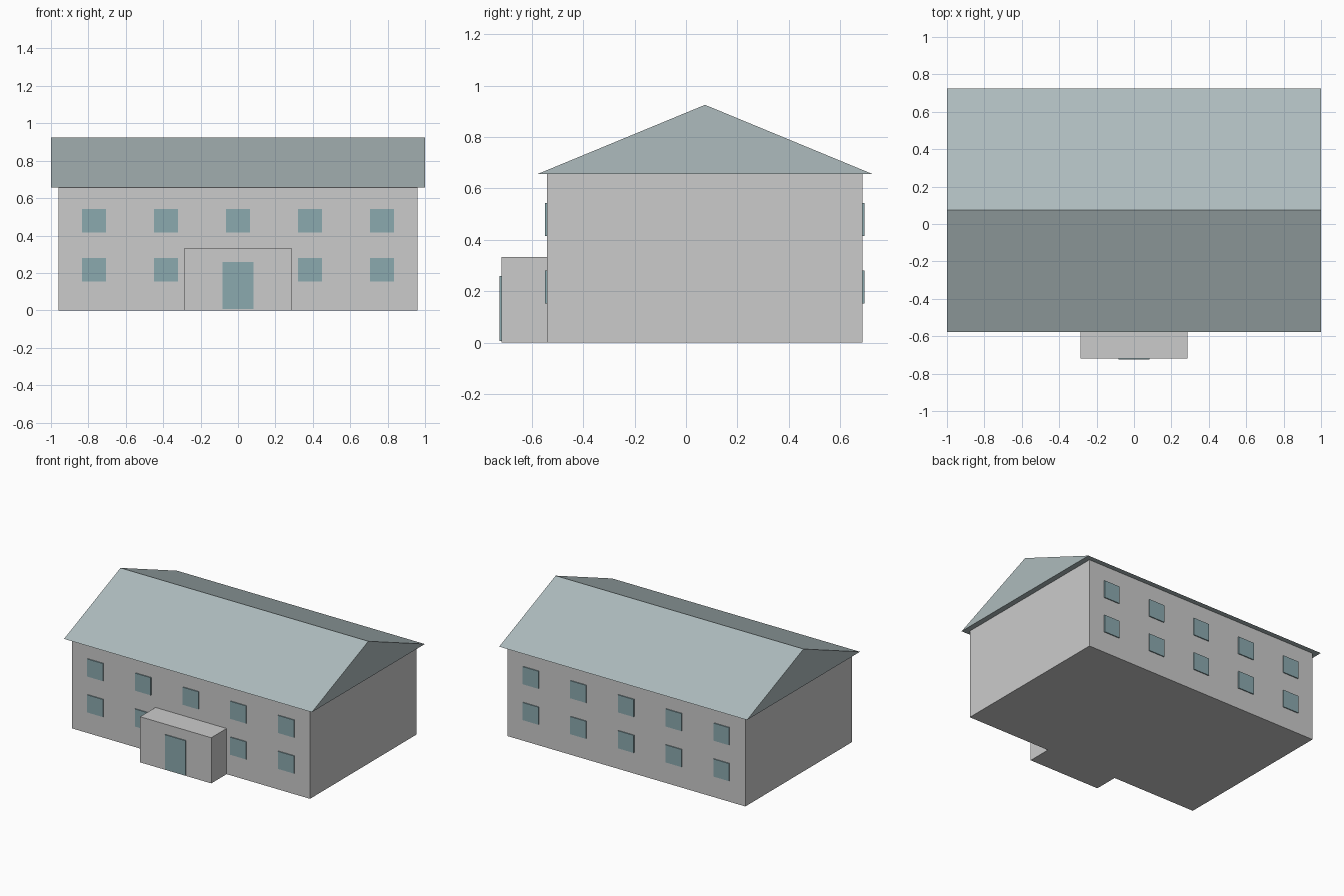
import bpy
import bmesh

if "Cube" in bpy.data.objects:
    bpy.data.objects.remove(bpy.data.objects["Cube"])


def material(name, rgb):
    m = bpy.data.materials.new(name)
    m.diffuse_color = (*rgb, 1)
    m.use_nodes = True
    m.node_tree.nodes["Principled BSDF"].inputs["Base Color"].default_value = m.diffuse_color
    return m


WALL = material("wall_paint", (0.78, 0.78, 0.75))
ROOF = material("roof_slate", (0.42, 0.50, 0.51))
GLASS = material("blue_glass", (0.26, 0.40, 0.43))


def finish(name, bm, mat):
    bmesh.ops.recalc_face_normals(bm, faces=bm.faces)
    mesh = bpy.data.meshes.new(name)
    bm.to_mesh(mesh)
    bm.free()
    mesh.materials.append(mat)
    obj = bpy.data.objects.new(name, mesh)
    bpy.context.collection.objects.link(obj)
    return obj


def box(name, x, y, z, mat):
    """Box from (min, max) ranges on each axis."""
    bm = bmesh.new()
    bmesh.ops.create_cube(bm, size=1)
    for v in bm.verts:
        v.co = [r[0] if c < 0 else r[1] for c, r in zip(v.co, (x, y, z))]
    return finish(name, bm, mat)


FRONT, BACK, EAVE = -0.541, 0.687, 0.656

# Main block and entrance porch
box("main_walls", (-0.96, 0.96), (FRONT, BACK), (0, EAVE), WALL)
box("porch", (-0.287, 0.287), (-0.718, FRONT), (0, 0.333), WALL)
box("front_door", (-0.083, 0.083), (-0.725, -0.714), (0.006, 0.259), GLASS)

# Gable roof: triangle profile extruded along x
bm = bmesh.new()
profile = [(-0.577, EAVE), (0.725, EAVE), (0.074, 0.925)]
gable = bm.faces.new([bm.verts.new((-1, y, z)) for y, z in profile])
ext = bmesh.ops.extrude_face_region(bm, geom=[gable], use_keep_orig=True)
bmesh.ops.translate(bm, vec=(2, 0, 0),
                    verts=[g for g in ext["geom"] if isinstance(g, bmesh.types.BMVert)])
finish("gable_roof", bm, ROOF)

# Windows: two rows of five on front and back, the door takes the front middle
HALF = 0.064
for side, wall in (("front", FRONT), ("back", BACK)):
    for floor, cz in (("lower", 0.217), ("upper", 0.479)):
        for i in range(-2, 3):
            if side == "front" and floor == "lower" and i == 0:
                continue
            cx = i * 0.385
            box(f"{side}_{floor}_window_{i + 3}", (cx - HALF, cx + HALF),
                (wall - 0.007, wall + 0.007), (cz - HALF, cz + HALF), GLASS)
